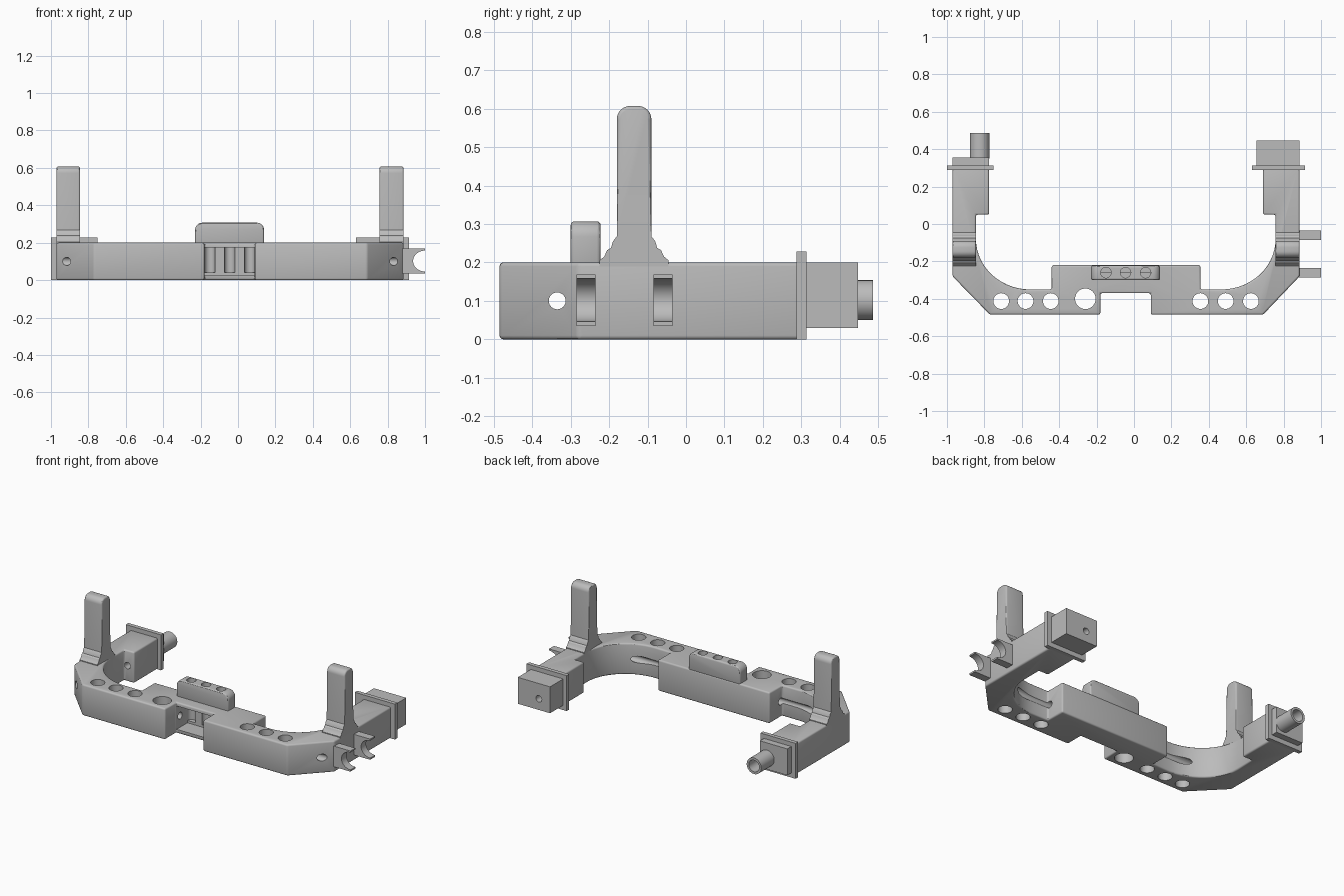
import bpy, bmesh, math
from mathutils import Vector

cube = bpy.data.objects.get("Cube")
if cube:
    bpy.data.objects.remove(cube, do_unlink=True)

grey = bpy.data.materials.new("plain grey")
grey.use_nodes = True
grey.diffuse_color = (0.5, 0.5, 0.5, 1)
grey.node_tree.nodes["Principled BSDF"].inputs["Base Color"].default_value = (0.5, 0.5, 0.5, 1)


def prism(name, outline, axis, lo, hi):
    """Extrude a 2D outline along an axis; 2D is (x,y), (x,z) or (y,z)."""
    def place(p, t):
        return {"z": (p[0], p[1], t), "y": (p[0], t, p[1]), "x": (t, p[0], p[1])}[axis]
    bm = bmesh.new()
    a = [bm.verts.new(place(p, lo)) for p in outline]
    b = [bm.verts.new(place(p, hi)) for p in outline]
    bm.faces.new(a)
    bm.faces.new(b)
    n = len(a)
    for i in range(n):
        j = (i + 1) % n
        bm.faces.new((a[i], a[j], b[j], b[i]))
    bmesh.ops.recalc_face_normals(bm, faces=bm.faces)
    me = bpy.data.meshes.new(name)
    bm.to_mesh(me)
    bm.free()
    me.materials.append(grey)
    ob = bpy.data.objects.new(name, me)
    bpy.context.collection.objects.link(ob)
    return ob


def arc(cx, cy, rx, ry, start, end, steps):
    return [(cx + rx * math.cos(math.radians(start + (end - start) * i / steps)),
             cy + ry * math.sin(math.radians(start + (end - start) * i / steps)))
            for i in range(steps + 1)]


def box(name, x, y, z):
    return prism(name, [(x[0], y[0]), (x[1], y[0]), (x[1], y[1]), (x[0], y[1])], "z", *z)


def rod(name, centre, r, axis, lo, hi, sides=32):
    return prism(name, arc(*centre, r, r, 0, 360, sides)[:-1], axis, lo, hi)


def activate(ob):
    bpy.ops.object.select_all(action='DESELECT')
    ob.select_set(True)
    bpy.context.view_layer.objects.active = ob


def bevel(ob, width, segments=3):
    activate(ob)
    m = ob.modifiers.new("bevel", 'BEVEL')
    m.width, m.segments = width, segments
    m.limit_method, m.angle_limit = 'ANGLE', math.radians(30)
    bpy.ops.object.modifier_apply(modifier=m.name)
    return ob


def cut(ob, cutter):
    activate(ob)
    m = ob.modifiers.new("cut", 'BOOLEAN')
    m.operation, m.solver, m.object = 'DIFFERENCE', 'EXACT', cutter
    bpy.ops.object.modifier_apply(modifier=m.name)
    bpy.data.objects.remove(cutter, do_unlink=True)


parts = []

# Main yoke: front bar, centre block, chamfered corners and two arms
yoke_outline = [(-0.97, -0.28), (-0.77, -0.485), (-0.18, -0.485), (-0.18, -0.37),
                (0.09, -0.37), (0.09, -0.485), (0.69, -0.485), (0.885, -0.28),
                (0.885, 0.3), (0.69, 0.3), (0.69, 0.05), (0.757, 0.05)]
yoke_outline += arc(0.467, -0.08, 0.29, 0.27, 0, -90, 14)
yoke_outline += [(0.355, -0.35), (0.355, -0.22), (-0.44, -0.22), (-0.44, -0.35)]
yoke_outline += arc(-0.555, -0.08, 0.29, 0.27, -90, -180, 14)
yoke_outline += [(-0.845, 0.05), (-0.775, 0.05), (-0.775, 0.3), (-0.97, 0.3)]
yoke = bevel(prism("yoke", yoke_outline, "z", 0, 0.2), 0.01)
parts.append(yoke)

# Pocket in the centre block, and the bores through the yoke
cut(yoke, box("pocket_cutter", (-0.178, 0.088), (-0.4, -0.26), (0.025, 0.175)))
for x in (-0.71, -0.58, -0.445, 0.355, 0.49, 0.625):
    cut(yoke, rod("hole_cutter", (x, -0.412), 0.042, "z", -0.1, 0.3))
cut(yoke, rod("large_hole_cutter", (-0.26, -0.4), 0.055, "z", -0.1, 0.3))
cut(yoke, rod("cross_bore_cutter", (-0.335, 0.1), 0.022, "x", -1.2, 1.2, 24))

# Rounded holder on the centre block with three sockets
holder_outline = [(-0.23, 0.19), (0.14, 0.19)]
holder_outline += arc(0.1, 0.267, 0.04, 0.04, 0, 90, 8) + arc(-0.19, 0.267, 0.04, 0.04, 90, 180, 8)
holder = bevel(prism("socket_holder", holder_outline, "y", -0.3, -0.222), 0.01)
parts.append(holder)
for x in (-0.15, -0.045, 0.062):
    for ob in (yoke, holder):
        cut(ob, rod("socket_cutter", (x, -0.26), 0.028, "z", 0.04, 0.4, 24))

# Upright posts with stepped, flared feet
half = [(0.09, 0.19), (0.09, 0.205), (0.078, 0.215), (0.07, 0.232),
        (0.06, 0.238), (0.055, 0.255), (0.045, 0.268)]
half += arc(0.01, 0.572, 0.035, 0.035, 0, 90, 8)
post_outline = [(-0.135 + y, z) for y, z in half] + [(-0.135 - y, z) for y, z in reversed(half)]
for name, lo, hi in (("right_post", -0.97, -0.845), ("left_post", 0.757, 0.885)):
    post = prism(name, post_outline, "x", lo, hi)
    # Taper the rounded tip towards its ends
    bm = bmesh.new()
    bm.from_mesh(post.data)
    side_edges = [e for e in bm.edges if len(e.link_faces) == 2
                  and any(abs(f.normal.x) > 0.9 for f in e.link_faces)
                  and min(v.co.z for v in e.verts) > 0.26]
    bmesh.ops.bevel(bm, geom=side_edges, offset=0.009, segments=3, profile=0.5,
                    affect='EDGES', clamp_overlap=True)
    bm.to_mesh(post.data)
    bm.free()
    parts.append(post)

# End flanges, blocks and tube
right_flange = box("right_flange", (-1.0, -0.75), (0.288, 0.314), (0, 0.228))
left_flange = box("left_flange", (0.63, 0.915), (0.288, 0.314), (0, 0.228))
right_block = box("right_end_block", (-0.97, -0.775), (0.31, 0.355), (0.03, 0.2))
left_block = box("left_end_block", (0.655, 0.885), (0.31, 0.447), (0.03, 0.2))
tube = rod("end_tube", (-0.825, 0.102), 0.052, "y", 0.35, 0.487)
cut(tube, rod("tube_cutter", (-0.825, 0.102), 0.037, "y", 0.36, 0.6))
parts += [right_flange, left_flange, right_block, left_block, tube]

# Lengthwise bores through the arm ends
for x, group in ((-0.822, (yoke, right_flange, right_block, tube)),
                 (0.735, (yoke, left_flange, left_block))):
    for ob in group:
        cut(ob, rod("arm_bore_cutter", (x, 0.102), 0.021, "y", 0.0, 0.6, 24))

# Open C-shaped clips on the left arm
clip_outline = [(0.87, 0.035), (1.0, 0.035)]
clip_outline += arc(1.0, 0.102, 0.064, 0.056, 270, 90, 16)
clip_outline += [(1.0, 0.168), (0.87, 0.168)]
for name, lo, hi in (("front_clip", -0.285, -0.235), ("rear_clip", -0.085, -0.035)):
    parts.append(prism(name, clip_outline, "y", lo, hi))

for ob in parts:
    activate(ob)
    bpy.ops.object.shade_smooth_by_angle(angle=math.radians(30))
